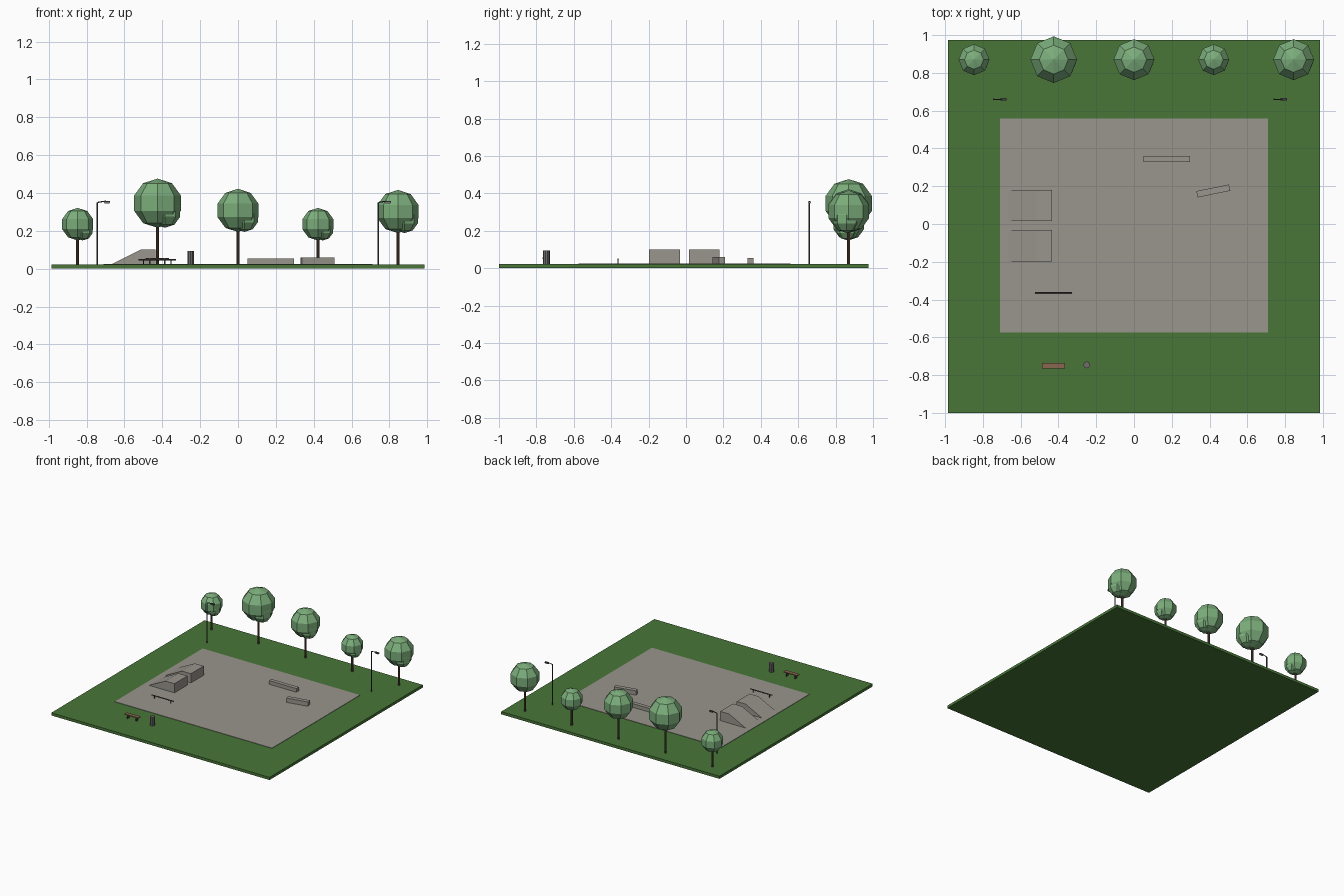
import bpy, math
from mathutils import Vector

cube = bpy.data.objects.get("Cube")
if cube:
    bpy.data.objects.remove(cube, do_unlink=True)


def material(name, r, g, b):
    m = bpy.data.materials.new(name)
    m.use_nodes = True
    m.diffuse_color = (r, g, b, 1)
    m.node_tree.nodes["Principled BSDF"].inputs["Base Color"].default_value = (r, g, b, 1)
    return m


grass = material("grass green", 0.065, 0.18, 0.04)
concrete = material("concrete grey", 0.32, 0.30, 0.27)
leaf = material("leaf green", 0.20, 0.42, 0.20)
bark = material("bark brown", 0.10, 0.06, 0.04)
metal = material("dark metal", 0.06, 0.06, 0.065)
wood = material("bench wood", 0.25, 0.14, 0.08)
bin_grey = material("bin grey", 0.16, 0.15, 0.15)
glow = material("lamp glass", 0.45, 0.42, 0.40)


def finish(name, mat):
    ob = bpy.context.object
    ob.name = name
    ob.data.materials.append(mat)
    return ob


def box(name, mat, x0, x1, y0, y1, z0, z1, turn=0):
    bpy.ops.mesh.primitive_cube_add(size=1, location=((x0 + x1) / 2, (y0 + y1) / 2, (z0 + z1) / 2),
                                    rotation=(0, 0, math.radians(turn)))
    ob = finish(name, mat)
    ob.scale = (x1 - x0, y1 - y0, z1 - z0)
    return ob


def rod(name, mat, start, end, radius, sides=8):
    a, b = Vector(start), Vector(end)
    bpy.ops.mesh.primitive_cylinder_add(vertices=sides, radius=radius, depth=(b - a).length,
                                        location=(a + b) / 2)
    ob = finish(name, mat)
    ob.rotation_euler = (b - a).to_track_quat("Z", "Y").to_euler()
    return ob


def ball(name, mat, centre, radius):
    bpy.ops.mesh.primitive_uv_sphere_add(segments=8, ring_count=5, radius=radius, location=centre)
    return finish(name, mat)


GROUND, SLAB = 0.022, 0.025

# Lawn and paved area
box("lawn", grass, -0.985, 0.985, -1, 0.975, 0, GROUND)
box("paving", concrete, -0.71, 0.71, -0.575, 0.558, GROUND - 0.01, SLAB)

# Row of trees: position, crown height, crown radius
for x, z, r in [(-0.847, 0.235, 0.086), (-0.425, 0.346, 0.13), (0, 0.308, 0.114),
                (0.422, 0.235, 0.086), (0.845, 0.302, 0.114)]:
    rod("tree_trunk", bark, (x, 0.87, GROUND), (x, 0.87, z), 0.008)
    ball("tree_crown", leaf, (x, 0.87, z), r)
    ball("tree_crown_lower", leaf, (x + 0.3 * r, 0.87 - 0.1 * r, z - 0.35 * r), 0.65 * r)

# Street lamps
for x in (-0.743, 0.741):
    rod("lamp_post", metal, (x, 0.66, GROUND), (x, 0.66, 0.35), 0.004)
    rod("lamp_arm", metal, (x, 0.66, 0.35), (x + 0.045, 0.66, 0.357), 0.003)
    box("lamp_head", metal, x + 0.035, x + 0.068, 0.653, 0.667, 0.35, 0.357)
    box("lamp_glass", glow, x + 0.038, x + 0.065, 0.655, 0.665, 0.345, 0.35)

# Skate ramps: sloped profile swept sideways
profile = [(-0.665, SLAB), (-0.515, 0.1), (-0.435, 0.1), (-0.435, SLAB)]
for y0, y1 in ((-0.198, -0.032), (0.015, 0.18)):
    verts = [(x, y, z) for y in (y0, y1) for x, z in profile]
    faces = [(0, 3, 2, 1), (4, 5, 6, 7)] + [(i, (i + 1) % 4, (i + 1) % 4 + 4, i + 4) for i in range(4)]
    mesh = bpy.data.meshes.new("ramp")
    mesh.from_pydata(verts, [], [f[::-1] for f in faces])
    mesh.materials.append(concrete)
    bpy.context.collection.objects.link(bpy.data.objects.new("ramp", mesh))

# Grind ledges
box("long_ledge", concrete, 0.05, 0.297, 0.328, 0.36, SLAB, 0.055)
box("turned_ledge", concrete, 0.332, 0.508, 0.158, 0.192, SLAB, 0.06, 11.5)

# Grind rail
rod("rail_bar", metal, (-0.525, -0.363, 0.048), (-0.328, -0.363, 0.048), 0.004)
for x in (-0.5, -0.353):
    rod("rail_post", metal, (x, -0.363, SLAB), (x, -0.363, 0.048), 0.003)

# Bench
box("bench_seat", wood, -0.488, -0.365, -0.766, -0.735, 0.05, 0.057)
for x in (-0.465, -0.388):
    box("bench_leg", metal, x - 0.004, x + 0.004, -0.763, -0.738, GROUND, 0.05)

# Litter bin
rod("litter_bin", bin_grey, (-0.25, -0.746, GROUND), (-0.25, -0.746, 0.093), 0.018, 10)
